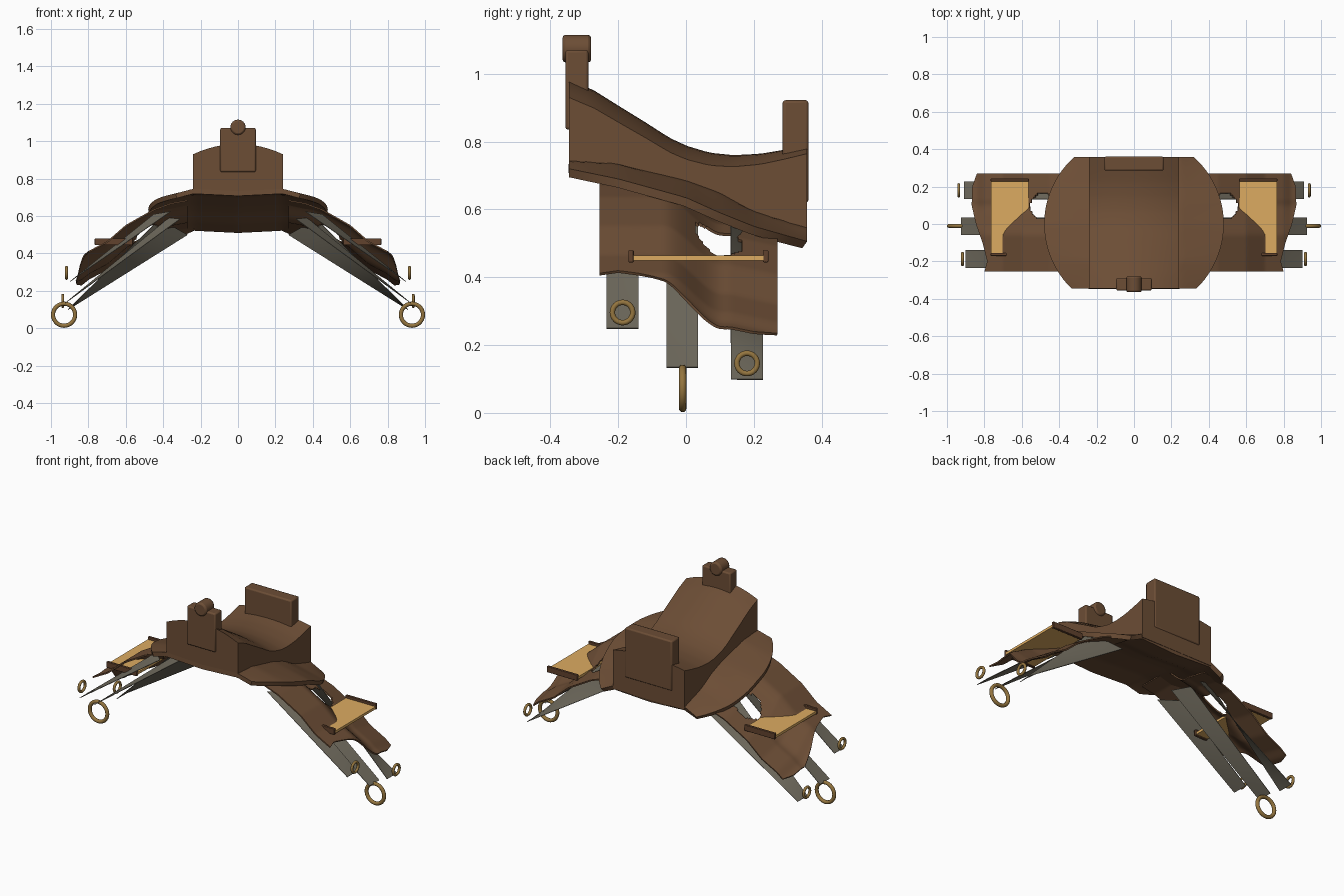
import bpy, bmesh, math
from mathutils import Matrix, Vector

cube = bpy.data.objects.get("Cube")
if cube:
    bpy.data.objects.remove(cube, do_unlink=True)


def material(name, rgb):
    m = bpy.data.materials.new(name)
    m.use_nodes = True
    m.diffuse_color = (*rgb, 1)
    m.node_tree.nodes["Principled BSDF"].inputs["Base Color"].default_value = (*rgb, 1)
    return m


LEATHER = material("brown leather", (0.15, 0.075, 0.036))
TRIM = material("dark trim", (0.12, 0.055, 0.027))
TAN = material("tan wood", (0.72, 0.41, 0.12))
WEBBING = material("grey webbing", (0.16, 0.145, 0.11))
BRASS = material("brass", (0.3, 0.18, 0.05))


def interp(points, t):
    """Linear reading of a profile given as (position, value) pairs."""
    if t <= points[0][0]:
        return points[0][1]
    for (a, p), (b, q) in zip(points, points[1:]):
        if t <= b:
            return p + (q - p) * (t - a) / (b - a)
    return points[-1][1]


def finish(name, bm, mat, mirror=False, thick=0, bevel=0, recalc=True):
    if recalc:
        bmesh.ops.recalc_face_normals(bm, faces=bm.faces)
    mesh = bpy.data.meshes.new(name)
    bm.to_mesh(mesh)
    bm.free()
    mesh.materials.append(mat)
    ob = bpy.data.objects.new(name, mesh)
    bpy.context.collection.objects.link(ob)
    bpy.ops.object.select_all(action="DESELECT")
    ob.select_set(True)
    bpy.context.view_layer.objects.active = ob
    # Thickness grows downwards and is applied so that its rim stays sharp
    if thick:
        s = ob.modifiers.new("thickness", "SOLIDIFY")
        s.thickness, s.offset = thick, -1
        bpy.ops.object.modifier_apply(modifier=s.name)
    bpy.ops.object.shade_smooth_by_angle(angle=math.radians(38))
    if mirror:
        ob.modifiers.new("mirror", "MIRROR").use_mirror_merge = False
    if bevel:
        b = ob.modifiers.new("bevel", "BEVEL")
        b.width, b.segments = bevel, 2


def sheet(name, surface, nu, nv, mat, hole=None, **options):
    """Grid of faces over surface(u, v), with u and v from 0 to 1."""
    bm = bmesh.new()
    rows = [[bm.verts.new(surface(i / nu, j / nv)) for i in range(nu + 1)]
            for j in range(nv + 1)]
    for low, high in zip(rows, rows[1:]):
        for i in range(nu):
            bm.faces.new((low[i], low[i + 1], high[i + 1], high[i]))
    if hole:
        cut = [f for f in bm.faces if hole(f.calc_center_median())]
        bmesh.ops.delete(bm, geom=cut, context="FACES")
    finish(name, bm, mat, recalc=False, **options)


def box(name, low, high, mat, **options):
    bm = bmesh.new()
    bmesh.ops.create_cube(bm, size=1)
    for v in bm.verts:
        v.co = [a + (b - a) * (c + 0.5) for a, b, c in zip(low, high, v.co)]
    finish(name, bm, mat, **options)


FRONT, BACK, HALF = -0.345, 0.357, 0.24
SEAT_TOP = [(-0.345, 0.985), (-0.27, 0.95), (-0.19, 0.9), (-0.12, 0.857), (-0.05, 0.812),
            (0, 0.788), (0.07, 0.767), (0.14, 0.76), (0.22, 0.764), (0.29, 0.776), (0.36, 0.79)]
SKIRT_INNER = [(-0.345, 0.745), (-0.2, 0.735), (0, 0.685), (0.1, 0.65), (0.2, 0.595), (0.36, 0.545)]
SKIRT_OUTER = [(-0.345, 0.72), (-0.2, 0.69), (0, 0.635), (0.1, 0.59), (0.2, 0.55), (0.36, 0.505)]


# Seat: arched sections swept from pommel to cantle
def make_seat():
    bm = bmesh.new()
    rings, n = [], 12
    for k in range(29):
        t = k / 28
        y = FRONT + (BACK - FRONT) * t
        top, base = interp(SEAT_TOP, y), interp(SKIRT_INNER, y) - 0.02
        drop = 0.055 - 0.03 * t
        points = [(-HALF, base)]
        for i in range(n + 1):
            x = HALF * (2 * i / n - 1)
            points.append((x, top - drop * (x / HALF) ** 2))
        points.append((HALF, base))
        rings.append([bm.verts.new((x, y, z)) for x, z in points])
    for a, b in zip(rings, rings[1:]):
        for i in range(len(a)):
            j = (i + 1) % len(a)
            bm.faces.new((a[i], a[j], b[j], b[i]))
    bm.faces.new(rings[0])
    bm.faces.new(rings[-1])
    finish("seat", bm, LEATHER)


make_seat()


# Skirt: round sheet clipped at front and back, sloping to the rear
def skirt(u, v):
    y = FRONT + (BACK - FRONT) * v
    width = math.sqrt(0.48 ** 2 - y * y)
    x = width * (2 * u - 1)
    inner, outer = interp(SKIRT_INNER, y), interp(SKIRT_OUTER, y)
    if abs(x) < HALF:
        return x, y, inner - 0.012 * (1 - abs(x) / HALF)
    return x, y, inner + (outer - inner) * (abs(x) - HALF) / (width - HALF)


sheet("skirt", skirt, 32, 28, LEATHER, thick=0.026)

# Side flaps: draped sheets, lower at the rear, with an opening beside the skirt
DRAPE = [(0.25, 0.69), (0.36, 0.67), (0.45, 0.637), (0.6, 0.552), (0.7, 0.465), (0.8, 0.412),
         (0.84, 0.38), (0.87, 0.368)]
HEM = [(-0.255, 0.8), (-0.2, 0.785), (-0.1, 0.81), (0, 0.845), (0.1, 0.868), (0.2, 0.865), (0.27, 0.84)]


def flap(u, v):
    y = -0.255 + 0.525 * v
    x = 0.27 + (interp(HEM, y) - 0.27) * u
    t = min(max((y + 0.07) / 0.18, 0), 1)
    drop = 0.115 * t * t * (3 - 2 * t) + 0.03 * max(y - 0.13, 0) / 0.14
    return x, y, interp(DRAPE, x) - drop


def opening(p):
    return ((p.x - 0.49) / 0.065) ** 2 + ((p.y - 0.097) / 0.07) ** 2 < 1


sheet("side_flap", flap, 60, 50, LEATHER, hole=opening, mirror=True, thick=0.008)

# Pommel, horn and cantle
box("pommel", (-0.095, -0.356, 0.835), (0.095, -0.288, 1.07), LEATHER, bevel=0.008)
box("cantle", (-0.158, 0.285, 0.62), (0.158, 0.361, 0.922), LEATHER, bevel=0.008)
bm = bmesh.new()
bmesh.ops.create_cone(bm, cap_ends=True, segments=24, radius1=0.041, radius2=0.041, depth=0.085,
                      matrix=Matrix.Translation((0, -0.322, 1.074)) @ Matrix.Rotation(math.pi / 2, 4, "X"))
finish("horn", bm, LEATHER, bevel=0.01)

# Foot boards with end bars
box("foot_board", (0.565, -0.16, 0.449), (0.765, 0.235, 0.464), TAN, mirror=True)
for label, y in (("front", -0.162), ("rear", 0.235)):
    box(label + "_foot_bar", (0.562, y - 0.008, 0.444), (0.766, y + 0.008, 0.48),
        TRIM, mirror=True, bevel=0.003)


# Straps: flat bands, each twisted from a slanted top edge to a level end
def strap(name, y0, y1, top_front, top_rear, end):
    def surface(u, v):
        a, b = Vector(top_front), Vector(top_rear)
        x, z = a.lerp(b, v).lerp(Vector(end), u)
        return x, y0 + (y1 - y0) * v, z
    sheet(name, surface, 8, 2, WEBBING, mirror=True, thick=0.003)


strap("front_strap", -0.235, -0.14, (0.36, 0.625), (0.45, 0.61), (0.9, 0.25))
strap("middle_strap", -0.058, 0.035, (0.31, 0.585), (0.37, 0.59), (0.925, 0.135))
strap("rear_strap", 0.133, 0.227, (0.42, 0.585), (0.27, 0.5), (0.91, 0.1))


# Rings at the strap ends
def ring(name, centre, major, minor, axis):
    place = Matrix.Translation(centre) @ Matrix.Rotation(math.pi / 2, 4, axis)
    bm = bmesh.new()
    n, m = 32, 12
    loops = []
    for i in range(n):
        a = math.tau * i / n
        loops.append([])
        for j in range(m):
            b = math.tau * j / m
            r = major + minor * math.cos(b)
            p = Vector((r * math.cos(a), r * math.sin(a), minor * math.sin(b)))
            loops[-1].append(bm.verts.new(place @ p))
    for i in range(n):
        a, b = loops[i], loops[(i + 1) % n]
        for j in range(m):
            k = (j + 1) % m
            bm.faces.new((a[j], b[j], b[k], a[k]))
    finish(name, bm, BRASS, mirror=True)


ring("front_ring", (0.917, -0.187, 0.296), 0.03, 0.008, "Y")
ring("middle_ring", (0.93, -0.01, 0.072), 0.059, 0.011, "X")
ring("rear_ring", (0.937, 0.18, 0.146), 0.03, 0.008, "Y")
